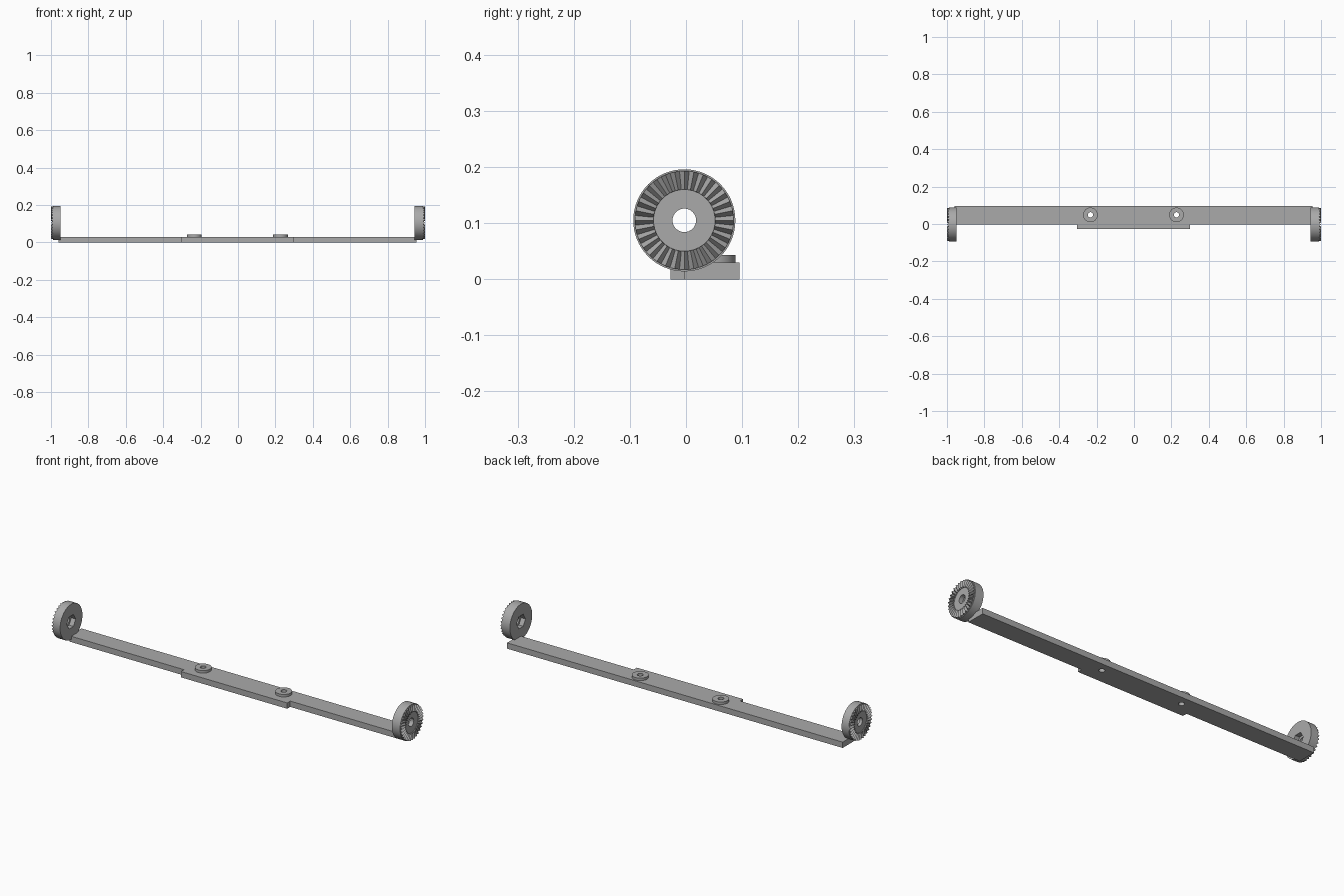
import bpy
import bmesh
from math import pi, cos, sin, radians
from mathutils import Matrix, Vector

cube = bpy.data.objects.get("Cube")
if cube:
    bpy.data.objects.remove(cube, do_unlink=True)

grey = bpy.data.materials.new("plain grey")
grey.use_nodes = True
colour = (0.4, 0.4, 0.4, 1)
grey.diffuse_color = colour
grey.node_tree.nodes["Principled BSDF"].inputs["Base Color"].default_value = colour

MID = -0.003            # centre of the bar along x
WHEEL_Y, WHEEL_Z = -0.003, 0.105
TEETH = 32
TOOTH_H = 0.01


def finish(name, bm):
    bmesh.ops.recalc_face_normals(bm, faces=bm.faces)
    mesh = bpy.data.meshes.new(name)
    bm.to_mesh(mesh)
    bm.free()
    mesh.materials.append(grey)
    obj = bpy.data.objects.new(name, mesh)
    bpy.context.collection.objects.link(obj)
    return obj


def cylinder(name, centre, radius, depth, axis="Z", sides=64):
    bm = bmesh.new()
    turn = Matrix.Rotation(pi / 2, 4, "Y") if axis == "X" else Matrix()
    bmesh.ops.create_cone(bm, cap_ends=True, segments=sides, radius1=radius,
                          radius2=radius, depth=depth,
                          matrix=Matrix.Translation(centre) @ turn)
    return finish(name, bm)


def cut(obj, cutter):
    mod = obj.modifiers.new("cut", "BOOLEAN")
    mod.operation, mod.solver, mod.object = "DIFFERENCE", "EXACT", cutter
    bpy.context.view_layer.objects.active = obj
    bpy.ops.object.modifier_apply(modifier=mod.name)
    bpy.data.objects.remove(cutter, do_unlink=True)


def smooth(obj):
    bpy.ops.object.select_all(action="DESELECT")
    obj.select_set(True)
    bpy.context.view_layer.objects.active = obj
    bpy.ops.object.shade_smooth_by_angle(angle=radians(25))


# Long bar with a wider middle, extruded from its outline
half, tab, front, step, back, thick = 0.957, 0.303, -0.028, -0.003, 0.095, 0.03
outline = [(-half, step), (-tab, step), (-tab, front), (tab, front),
           (tab, step), (half, step), (half, back), (-half, back)]
bm = bmesh.new()
base = bm.faces.new([bm.verts.new((x + MID, y, 0)) for x, y in outline])
top = bmesh.ops.extrude_face_region(bm, geom=[base])["geom"]
bmesh.ops.translate(bm, vec=(0, 0, thick),
                    verts=[v for v in top if isinstance(v, bmesh.types.BMVert)])
bar = finish("bar", bm)

# Two round bosses, drilled through with the bar
for side, label in ((-1, "right"), (1, "left")):
    spot = Vector((MID + side * 0.23, 0.049, 0.036))
    boss = cylinder(label + "_boss", spot, 0.039, 0.014)
    for part in (bar, boss):
        cut(part, cylinder("drill", spot, 0.014, 0.2, sides=32))
    smooth(boss)
smooth(bar)


# Ring of V-shaped radial teeth on the outer face of a wheel
def tooth_ring(name, side, face_x):
    bm = bmesh.new()
    sunk = face_x - side * 0.002
    tip = face_x + side * TOOTH_H
    pitch = 2 * pi / TEETH
    for i in range(TEETH):
        ends = []
        for r in (0.055, 0.088):
            ring = []
            for offset, x in ((-0.5, sunk), (-0.5, face_x), (0, tip),
                              (0.5, face_x), (0.5, sunk)):
                a = (i + offset) * pitch
                ring.append(bm.verts.new((x, WHEEL_Y + r * cos(a),
                                          WHEEL_Z + r * sin(a))))
            ends.append(ring)
        inner, outer = ends
        bm.faces.new(inner)
        bm.faces.new(outer)
        for k in (1, 2):
            bm.faces.new((inner[k], inner[k + 1], outer[k + 1], outer[k]))
    bmesh.ops.remove_doubles(bm, verts=bm.verts, dist=1e-5)
    return finish(name, bm)


# End wheels: bored disc, hexagonal nut pocket inside, teeth outside
for side, label in ((-1, "right"), (1, "left")):
    inner_x = MID + side * 0.946
    face_x = side * (1 - TOOTH_H)
    mid_x = (inner_x + face_x) / 2
    disc = cylinder(label + "_wheel", (mid_x, WHEEL_Y, WHEEL_Z), 0.091,
                    abs(face_x - inner_x), "X")
    cut(disc, cylinder("bore", (mid_x, WHEEL_Y, WHEEL_Z), 0.021, 0.3, "X", 32))
    cut(disc, cylinder("pocket", (inner_x, WHEEL_Y, WHEEL_Z), 0.036, 0.05, "X", 6))
    smooth(disc)
    tooth_ring(label + "_wheel_teeth", side, face_x)
